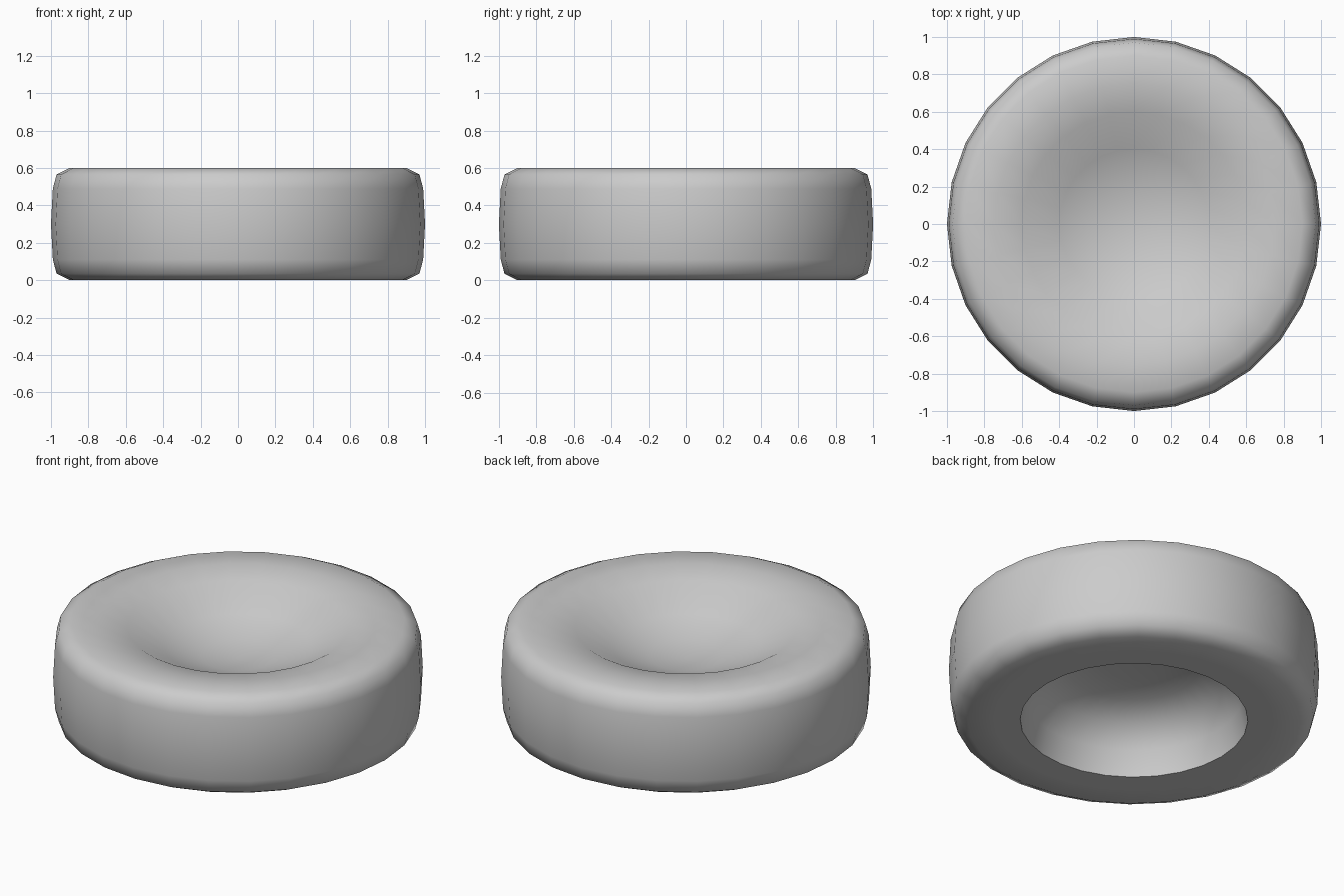
import bpy, bmesh, math

if "Cube" in bpy.data.objects:
    bpy.data.objects.remove(bpy.data.objects["Cube"])

SIDES = 28
# Radius/height profile: underside recess, rounded wall, top dish
profile = [(0.18, 0.355), (0.36, 0.335), (0.50, 0.27), (0.585, 0.15), (0.615, 0.0),
           (0.75, 0.0), (0.90, 0.0), (0.97, 0.035), (0.99, 0.11),
           (1.0, 0.3), (0.99, 0.49), (0.97, 0.565), (0.90, 0.6),
           (0.75, 0.598), (0.60, 0.57), (0.40, 0.46), (0.20, 0.40)]
RIM = 4          # profile index of the sharp recess rim

bm = bmesh.new()
rings = []
for r, z in profile:
    rings.append([bm.verts.new((r * math.cos(2 * math.pi * i / SIDES),
                                r * math.sin(2 * math.pi * i / SIDES), z))
                  for i in range(SIDES)])
for a, b in zip(rings, rings[1:]):
    for i in range(SIDES):
        j = (i + 1) % SIDES
        bm.faces.new((a[i], a[j], b[j], b[i]))

# Close the recess and the dish at their centres
for ring, z in ((rings[0][::-1], 0.36), (rings[-1], 0.38)):
    centre = bm.verts.new((0, 0, z))
    for i in range(SIDES):
        bm.faces.new((ring[i], ring[(i + 1) % SIDES], centre))

for f in bm.faces:
    f.smooth = True
# Crisp edge around the underside recess
for i in range(SIDES):
    bm.edges.get((rings[RIM][i], rings[RIM][(i + 1) % SIDES])).smooth = False

mesh = bpy.data.meshes.new("cushion")
bm.to_mesh(mesh)
bm.free()
bpy.context.collection.objects.link(bpy.data.objects.new("cushion", mesh))
